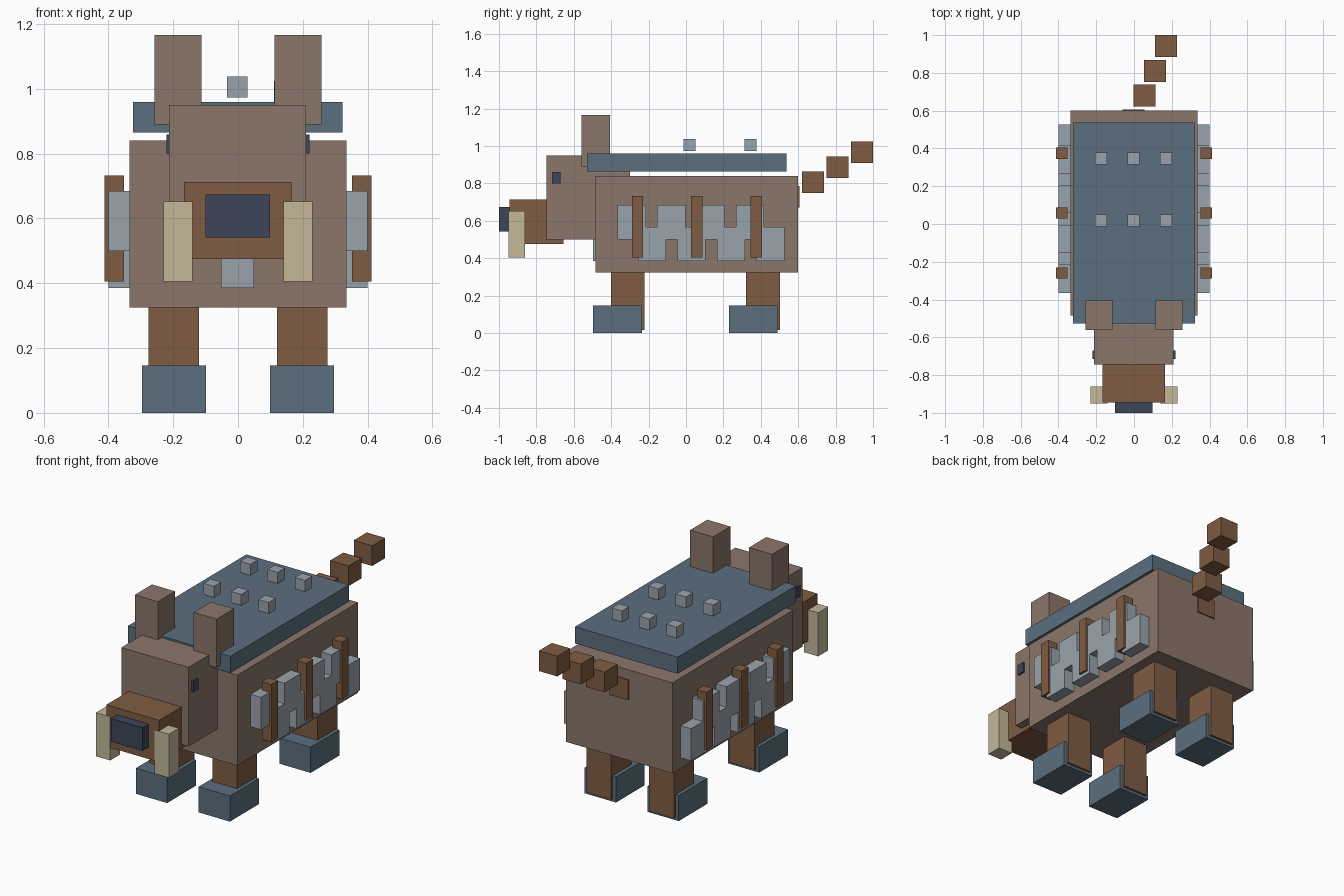
import bpy
from mathutils import Vector

default = bpy.data.objects.get("Cube")
if default:
    bpy.data.objects.remove(default, do_unlink=True)


def material(name, hex_code):
    channels = [int(hex_code[i:i + 2], 16) / 255 for i in (0, 2, 4)]
    linear = [c / 12.92 if c < 0.04 else ((c + 0.055) / 1.055) ** 2.4 for c in channels]
    mat = bpy.data.materials.new(name)
    mat.use_nodes = True
    mat.diffuse_color = (*linear, 1)
    shader = mat.node_tree.nodes["Principled BSDF"]
    shader.inputs["Base Color"].default_value = (*linear, 1)
    shader.inputs["Roughness"].default_value = 0.9
    return mat


HIDE = material("taupe hide", "8B766A")
BROWN = material("brown", "7F5C43")
BLUE = material("slate blue", "5B6F7E")
STEEL = material("light steel", "9AA4AC")
IVORY = material("ivory", "C3B998")
NAVY = material("dark navy", "3C4558")


def box(name, mat, x, y, z):
    """Box spanning the given (min, max) range on each axis."""
    low, high = Vector((x[0], y[0], z[0])), Vector((x[1], y[1], z[1]))
    bpy.ops.mesh.primitive_cube_add(size=1, location=(low + high) / 2)
    obj = bpy.context.object
    obj.name = name
    obj.scale = high - low
    bpy.ops.object.transform_apply(location=False, rotation=False, scale=True)
    obj.data.materials.append(mat)
    return obj


def pair(name, mat, x, y, z):
    """The same box on the left (+x) and right (-x) side."""
    box("left_" + name, mat, x, y, z)
    box("right_" + name, mat, (-x[1], -x[0]), y, z)


# Body, head and face
box("body", HIDE, (-0.335, 0.335), (-0.485, 0.6), (0.325, 0.84))
box("head", HIDE, (-0.213, 0.21), (-0.745, -0.3), (0.5, 0.95))
box("snout", BROWN, (-0.167, 0.165), (-0.945, -0.655), (0.475, 0.713))
box("nose", NAVY, (-0.1, 0.098), (-1.0, -0.935), (0.542, 0.674))
pair("ear", HIDE, (0.113, 0.258), (-0.56, -0.405), (0.89, 1.167))
pair("eye", NAVY, (0.19, 0.22), (-0.716, -0.67), (0.8, 0.86))
pair("tusk", IVORY, (0.14, 0.23), (-0.95, -0.86), (0.405, 0.653))

# Legs and boots
for end, leg_y, boot_y in (("front", (-0.402, -0.222), (-0.496, -0.235)),
                           ("back", (0.32, 0.502), (0.23, 0.488))):
    pair(end + "_leg", BROWN, (0.12, 0.276), leg_y, (0.015, 0.33))
    pair(end + "_boot", BLUE, (0.099, 0.296), boot_y, (0, 0.146))

# Back armour with two rows of studs
box("back_armour", BLUE, (-0.324, 0.322), (-0.528, 0.538), (0.865, 0.96))
for y in (0.018, 0.346):
    for x in (-0.174, -0.002, 0.17):
        box("stud", STEEL, (x - 0.032, x + 0.032), (y - 0.032, y + 0.032), (0.974, 1.038))

# Staggered side plates
for i in range(4):
    y = -0.365 + 0.211 * i
    pair("upper_plate", STEEL, (0.32, 0.4), (y, y + 0.15), (0.5, 0.685))
    pair("lower_plate", STEEL, (0.32, 0.4), (y + 0.108, y + 0.258), (0.385, 0.568))
box("chest_plate", STEEL, (-0.053, 0.05), (-0.496, -0.4), (0.385, 0.568))

# Straps over the side plates
for i in range(3):
    y = -0.289 + 0.317 * i
    pair("strap", BROWN, (0.352, 0.412), (y, y + 0.06), (0.405, 0.732))

# Tail blocks stepping up, back and sideways
for i in range(4):
    x, y, z = -0.06 + 0.057 * i, 0.49 + 0.131 * i, 0.67 + 0.08 * i
    box("tail_block", BROWN, (x, x + 0.116), (y, y + 0.117), (z, z + 0.115))
